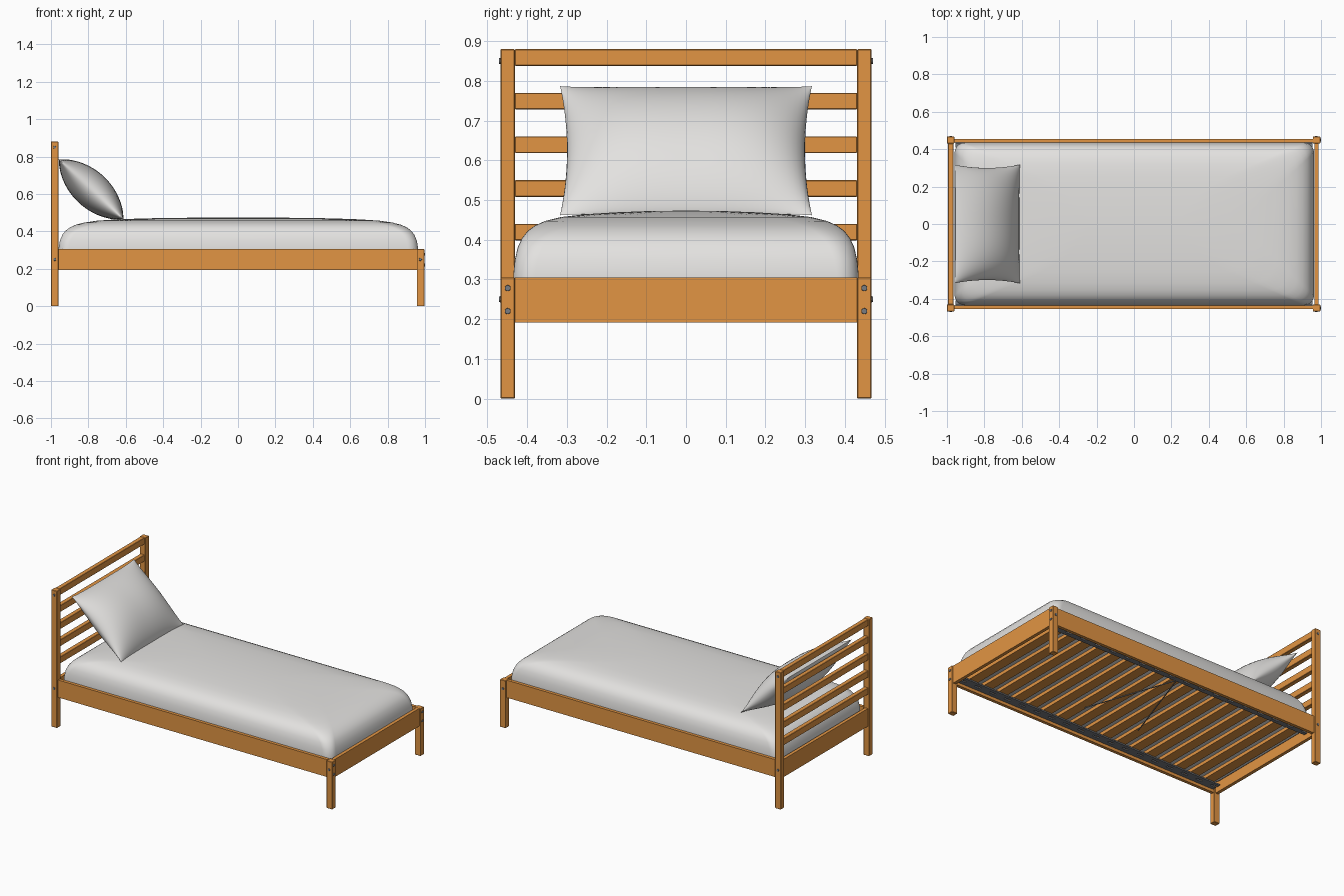
import bpy, bmesh, math
from mathutils import Vector

if "Cube" in bpy.data.objects:
    bpy.data.objects.remove(bpy.data.objects["Cube"])


def mat(name, rgb):
    m = bpy.data.materials.new(name)
    m.diffuse_color = (*rgb, 1)
    m.use_nodes = True
    m.node_tree.nodes["Principled BSDF"].inputs["Base Color"].default_value = m.diffuse_color
    return m


WOOD = mat("warm_wood", (0.76, 0.30, 0.057))
FABRIC = mat("light_fabric", (0.77, 0.76, 0.745))
STEEL = mat("grey_steel", (0.19, 0.20, 0.22))


def finish(name, bm, material, smooth=None):
    bmesh.ops.recalc_face_normals(bm, faces=bm.faces)
    me = bpy.data.meshes.new(name)
    bm.to_mesh(me)
    bm.free()
    me.materials.append(material)
    ob = bpy.data.objects.new(name, me)
    bpy.context.collection.objects.link(ob)
    if smooth:
        bpy.ops.object.select_all(action='DESELECT')
        ob.select_set(True)
        bpy.context.view_layer.objects.active = ob
        bpy.ops.object.shade_smooth_by_angle(angle=math.radians(smooth))
    return ob


def box(name, x, y, z, material=WOOD, bevel=0.0):
    bm = bmesh.new()
    bmesh.ops.create_cube(bm, size=1)
    for v in bm.verts:
        for i, (a, b) in enumerate((x, y, z)):
            v.co[i] = (a + b) / 2 + v.co[i] * (b - a)
    if bevel:
        bmesh.ops.bevel(bm, geom=bm.edges[:], offset=bevel, segments=1, affect='EDGES')
    return finish(name, bm, material)


def rod(name, a, b, r, material, tip=None, sides=14):
    a, b = Vector(a), Vector(b)
    bm = bmesh.new()
    bmesh.ops.create_cone(bm, cap_ends=True, segments=sides, radius1=r,
                          radius2=r if tip is None else tip, depth=(b - a).length)
    rot = (b - a).to_track_quat('Z', 'Y')
    for v in bm.verts:
        v.co = rot @ v.co + (a + b) / 2
    return finish(name, bm, material, 40)


# Posts, side rails, slat supports and side bolts, mirrored across y
for s, side in ((-1, "front"), (1, "back")):
    def yy(a, b):
        return tuple(sorted((s * a, s * b)))
    box(side + "_head_post", (-1.0, -0.96), yy(0.431, 0.467), (0, 0.88), bevel=0.002)
    box(side + "_foot_post", (0.956, 0.996), yy(0.431, 0.467), (0, 0.305), bevel=0.002)
    box(side + "_side_rail", (-0.96, 0.956), yy(0.435, 0.455), (0.193, 0.305))
    box(side + "_support_flange", (-0.955, 0.955), yy(0.43, 0.435), (0.212, 0.25), STEEL)
    # slotted ledge: two strips joined by a bridge under each slat
    box(side + "_support_inner", (-0.955, 0.955), yy(0.375, 0.398), (0.212, 0.220), STEEL)
    box(side + "_support_outer", (-0.955, 0.955), yy(0.410, 0.435), (0.212, 0.220), STEEL)
    for i in range(17):
        x = -0.88 + i * 0.11
        box(side + "_support_bridge", (x - 0.033, x + 0.033), yy(0.398, 0.410), (0.212, 0.220), STEEL)
    for x, z in ((-0.98, 0.85), (-0.98, 0.25), (0.975, 0.25)):
        rod(side + "_side_bolt", (x, s * 0.464, z), (x, s * 0.471, z), 0.0085, STEEL, 0.007)
    for z in (0.278, 0.22):
        rod(side + "_foot_bolt", (0.99, s * 0.449, z), (1.0, s * 0.449, z), 0.0085, STEEL, 0.007)

# Footboard and headboard
box("foot_rail", (0.966, 0.987), (-0.431, 0.431), (0.191, 0.305))
box("head_rail", (-0.991, -0.97), (-0.431, 0.431), (0.191, 0.305))
for i in range(5):
    z = 0.859 - i * 0.11
    box("headboard_slat", (-0.995, -0.966), (-0.431, 0.431), (z - 0.021, z + 0.021), bevel=0.002)

# Bed base slats and tension rods
for i in range(17):
    x = -0.88 + i * 0.11
    box("base_slat", (x - 0.032, x + 0.032), (-0.43, 0.43), (0.220, 0.243))
for s in (-1, 1):
    rod("tension_rod", (0, 0.38, 0.217), (s * 0.2, -0.2, 0.217), 0.003, STEEL, sides=8)


# Mattress: stacked rounded-rectangle rings
def ring(hx, hy, r, n=8):
    pts = []
    for k, (sx, sy) in enumerate(((1, 1), (-1, 1), (-1, -1), (1, -1))):
        for j in range(n + 1):
            a = math.pi / 2 * (k + j / n)
            pts.append((sx * (hx - r) + r * math.cos(a), sy * (hy - r) + r * math.sin(a)))
    return pts


profile = [(0.006, 0.241), (0, 0.247), (0, 0.31), (0.004, 0.35), (0.012, 0.383), (0.022, 0.404),
           (0.036, 0.422), (0.055, 0.436), (0.08, 0.447), (0.12, 0.457), (0.18, 0.464),
           (0.26, 0.469), (0.34, 0.472), (0.41, 0.473)]
bm = bmesh.new()
prev = None
for d, z in profile:
    hx, hy = 0.961 - d * 1.7, 0.435 - d
    cur = [bm.verts.new((x + 0.002, y, z)) for x, y in ring(hx, hy, min(0.055 + d * 0.6, hy * 0.9))]
    if prev:
        for i in range(len(cur)):
            j = (i + 1) % len(cur)
            bm.faces.new((prev[i], prev[j], cur[j], cur[i]))
    else:
        bm.faces.new(cur)
    prev = cur
bm.faces.new(prev)
finish("mattress", bm, FABRIC, 50)

# Pillow: two puffed grids sharing a pinched seam, leaning on the headboard
N = 32
axis, normal = Vector((0.733, 0, -0.68)), Vector((0.68, 0, 0.733))
centre = Vector((-0.785, 0, 0.624))
bm = bmesh.new()
for s in (-1, 1):
    grid = []
    for i in range(N + 1):
        row = []
        for j in range(N + 1):
            u = -math.cos(math.pi * i / N)
            v = -math.cos(math.pi * j / N)
            h = 0.097 * max(0, 1 - u * u) ** 0.8 * max(0, 1 - abs(v) ** 3) ** 0.55
            p = centre + axis * (u * 0.239 * (1 - 0.03 * (1 - v ** 4)))
            p += Vector((0, v * 0.317 * (1 - 0.055 * (1 - u * u)), 0)) + normal * (s * h)
            row.append(bm.verts.new(p))
        grid.append(row)
    for i in range(N):
        for j in range(N):
            bm.faces.new((grid[i][j], grid[i + 1][j], grid[i + 1][j + 1], grid[i][j + 1]))
bmesh.ops.remove_doubles(bm, verts=bm.verts, dist=0.00005)
finish("pillow", bm, FABRIC, 50)
